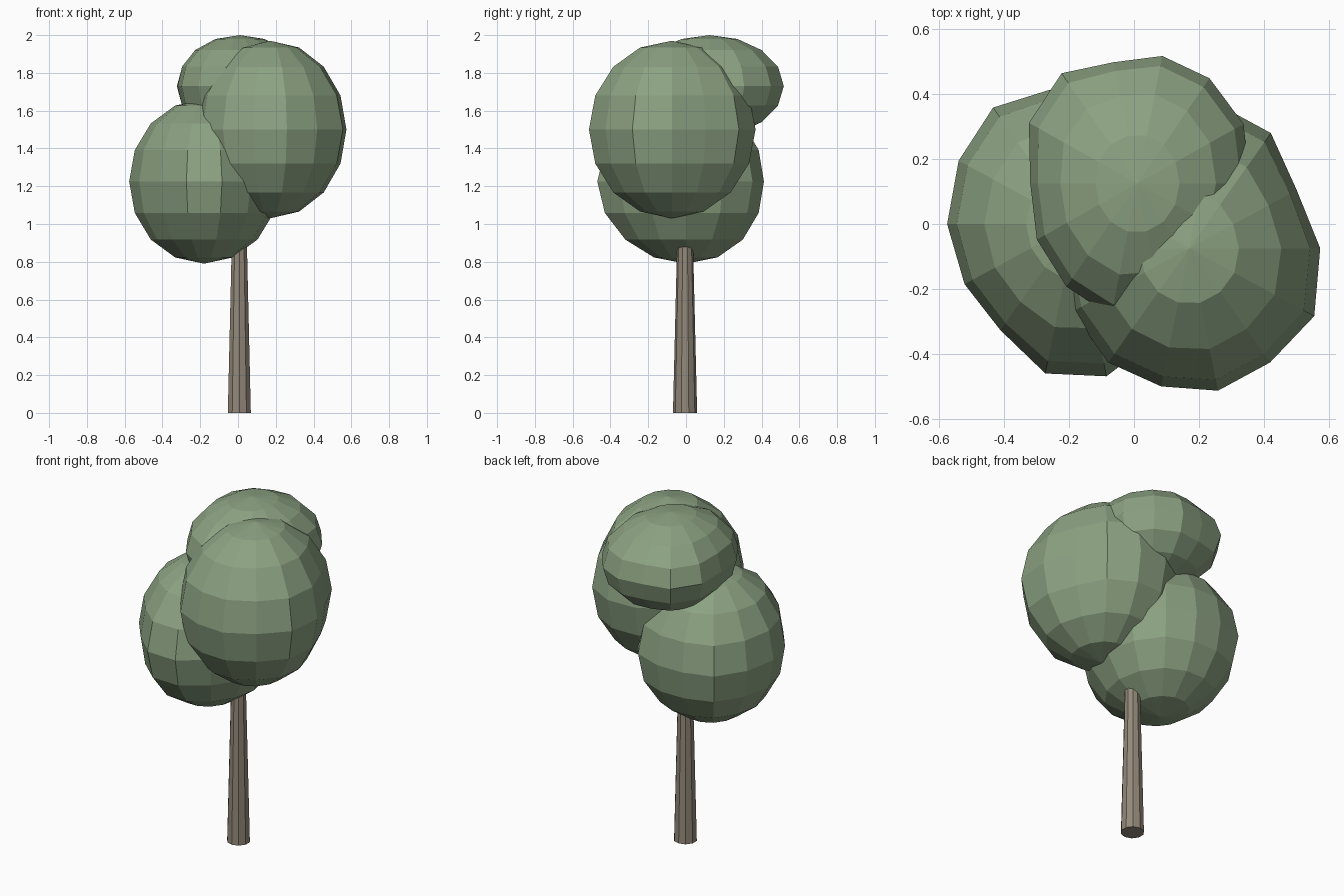
import bpy, bmesh, math

if "Cube" in bpy.data.objects:
    bpy.data.objects.remove(bpy.data.objects["Cube"])


def material(name, rgb):
    m = bpy.data.materials.new(name)
    m.diffuse_color = (*rgb, 1)
    m.use_nodes = True
    m.node_tree.nodes["Principled BSDF"].inputs["Base Color"].default_value = m.diffuse_color
    return m


leaf = material("leaf green", (0.262, 0.361, 0.223))
bark = material("bark brown", (0.296, 0.25, 0.195))


def add_object(name, bm, mat):
    bmesh.ops.recalc_face_normals(bm, faces=bm.faces)
    mesh = bpy.data.meshes.new(name)
    bm.to_mesh(mesh)
    bm.free()
    mesh.materials.append(mat)
    ob = bpy.data.objects.new(name, mesh)
    bpy.context.collection.objects.link(ob)


def foliage(name, center, radii, bulge, rings=8):
    """Low-poly ellipsoid whose girth varies per segment."""
    bm = bmesh.new()
    n = len(bulge)
    cx, cy, cz = center
    rx, ry, rz = radii
    top = bm.verts.new((cx, cy, cz + rz))
    bottom = bm.verts.new((cx, cy, cz - rz))
    loops = []
    for j in range(1, rings):
        t = math.pi * j / rings
        s = math.sin(t)
        loop = []
        for k, b in enumerate(bulge):
            a = math.tau * k / n
            w = s * (1 + (b - 1) * s * s)
            loop.append(bm.verts.new((cx + rx * w * math.cos(a),
                                      cy + ry * w * math.sin(a),
                                      cz + rz * math.cos(t))))
        loops.append(loop)
    for k in range(n):
        m = (k + 1) % n
        bm.faces.new((top, loops[0][k], loops[0][m]))
        bm.faces.new((bottom, loops[-1][m], loops[-1][k]))
        for u, v in zip(loops, loops[1:]):
            bm.faces.new((u[k], v[k], v[m], u[m]))
    add_object(name, bm, leaf)


# Three overlapping leaf clumps
foliage("lower_left_foliage", (-0.18, 0.0, 1.225), (0.40, 0.45, 0.435),
        [1, 1, 1, 0.94, 0.94, 1.02, 1, 0.99, 0.95, 0.93, 1.05, 1.07, 1, 1])
foliage("right_foliage", (0.17, -0.075, 1.50), (0.40, 0.45, 0.47),
        [1.01, 0.92, 1.01, 1.01, 1, 1, 1, 1, 1, 1, 0.97, 1, 1, 1.07])
foliage("top_foliage", (0.01, 0.125, 1.73), (0.34, 0.395, 0.27),
        [1.02, 1.07, 1.05, 1.02, 0.97, 1.1, 1.09, 0.97, 1.01, 1.03, 1.06, 1, 1, 1])

# Tapered trunk running up into the foliage
bm = bmesh.new()
bmesh.ops.create_cone(bm, cap_ends=True, segments=10,
                      radius1=0.064, radius2=0.036, depth=1.15)
bmesh.ops.translate(bm, verts=bm.verts, vec=(0.007, -0.005, 0.575))
add_object("trunk", bm, bark)
